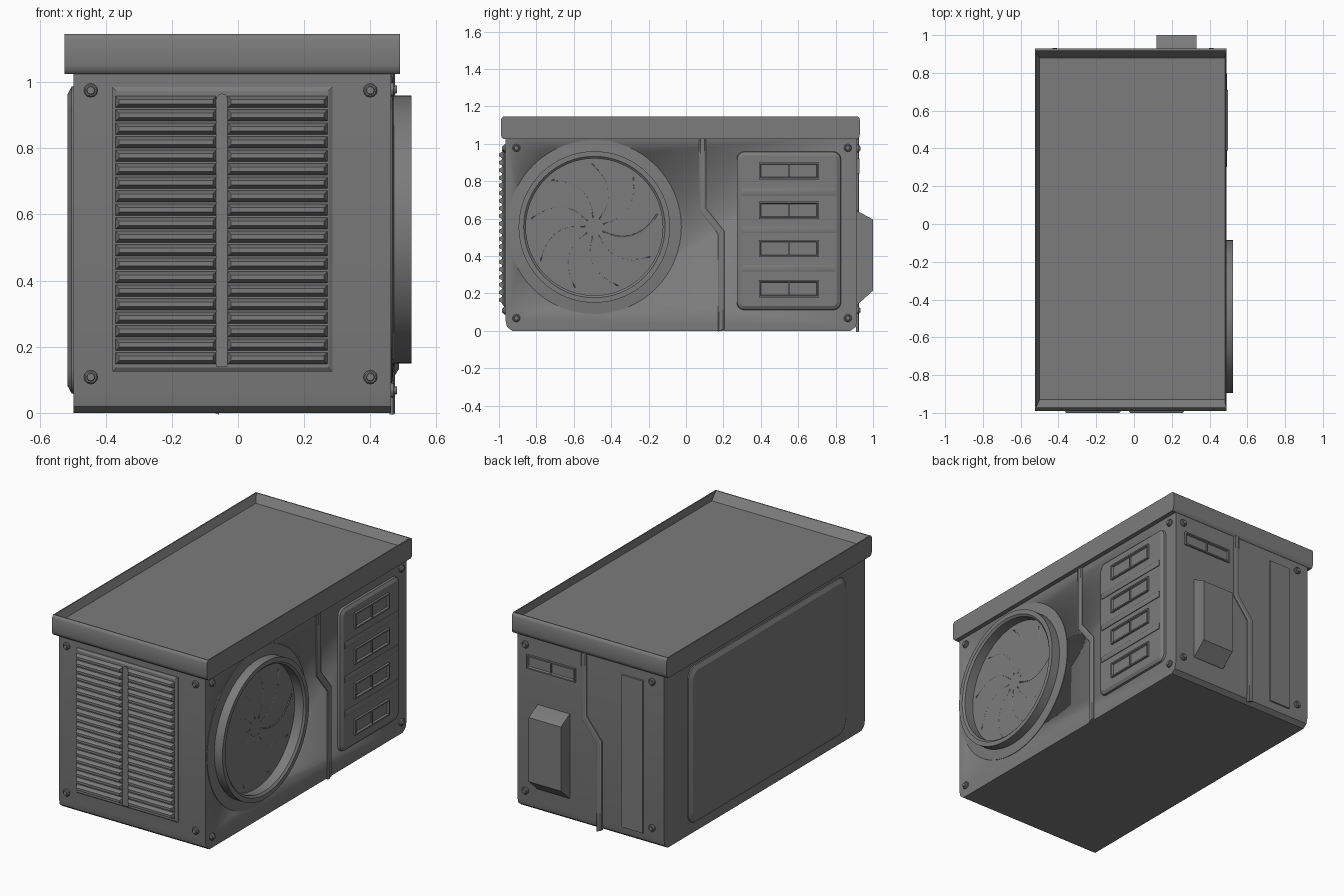
import bpy, bmesh, math
from mathutils import Matrix, Vector

cube = bpy.data.objects.get("Cube")
if cube:
    bpy.data.objects.remove(cube, do_unlink=True)

grey = bpy.data.materials.new("painted grey metal")
grey.use_nodes = True
COLOUR = (0.2, 0.2, 0.2, 1)
grey.diffuse_color = COLOUR
grey.node_tree.nodes["Principled BSDF"].inputs["Base Color"].default_value = COLOUR


def frame(u, v, n):
    return Matrix((u, v, n)).transposed().to_4x4()


# Each side has its own axes: across, up, outward
X, Y, Z = Vector((1, 0, 0)), Vector((0, 1, 0)), Vector((0, 0, 1))
FAN_SIDE = frame(Y, Z, X)
FRONT = frame(X, Z, -Y)
BACK = frame(-X, Z, Y)
PLAIN_SIDE = frame(-Y, Z, -X)
TOP = frame(X, Y, Z)


def finish(name, bm, side, angle=30):
    bmesh.ops.recalc_face_normals(bm, faces=bm.faces[:])
    bm.transform(side)
    mesh = bpy.data.meshes.new(name)
    bm.to_mesh(mesh)
    bm.free()
    mesh.materials.append(grey)
    obj = bpy.data.objects.new(name, mesh)
    bpy.context.collection.objects.link(obj)
    bpy.ops.object.select_all(action='DESELECT')
    obj.select_set(True)
    bpy.context.view_layer.objects.active = obj
    bpy.ops.object.shade_smooth_by_angle(angle=math.radians(angle))
    return obj


def add_stack(bm, loops):
    """Closed solid through a list of (outline, outward distance)."""
    rings = [[bm.verts.new((u, v, n)) for u, v in pts] for pts, n in loops]
    for a, b in zip(rings, rings[1:]):
        for i in range(len(a)):
            j = (i + 1) % len(a)
            bm.faces.new((a[i], a[j], b[j], b[i]))
    bm.faces.new(rings[0])
    bm.faces.new(rings[-1])


def stack(name, side, loops, angle=30):
    bm = bmesh.new()
    add_stack(bm, loops)
    return finish(name, bm, side, angle)


def rect(u0, u1, v0, v1, inset=0, r=0, seg=5):
    u0, u1, v0, v1 = u0 + inset, u1 - inset, v0 + inset, v1 - inset
    if r == 0:
        return [(u0, v0), (u1, v0), (u1, v1), (u0, v1)]
    pts = []
    corners = ((u0 + r, v0 + r), (u1 - r, v0 + r), (u1 - r, v1 - r), (u0 + r, v1 - r))
    for k, (cu, cv) in enumerate(corners):
        for s in range(seg + 1):
            a = math.pi * (1 + k / 2 + s / seg / 2)
            pts.append((cu + r * math.cos(a), cv + r * math.sin(a)))
    return pts


def circle(u, v, r, seg):
    return [(u + r * math.cos(math.tau * i / seg), v + r * math.sin(math.tau * i / seg))
            for i in range(seg)]


FY, FZ = -0.49, 0.555   # fan centre

# Cabinet with the fan opening cut in one side
profile = [(-0.965, 1.05), (-0.965, 0.055), (-0.957, 0.02), (-0.93, 0),
           (0.88, 0), (0.907, 0.02), (0.915, 0.055), (0.915, 1.05)]
body = stack("cabinet", FAN_SIDE, [(profile, -0.497), (profile, 0.463)])
cutter = stack("fan_opening_cutter", FAN_SIDE,
               [(circle(FY, FZ, 0.38, 64), 0.33), (circle(FY, FZ, 0.38, 64), 0.6)])
cutter.hide_render = True
bpy.context.view_layer.objects.active = body
cut = body.modifiers.new("fan opening", 'BOOLEAN')
cut.object = cutter
cut.solver = 'EXACT'
bpy.ops.object.modifier_apply(modifier=cut.name)
bpy.data.objects.remove(cutter, do_unlink=True)

# Lid: shallow tray with a thin rim
def lid_loop(e, z):
    return (rect(-0.525, 0.49, -0.99 + e, 0.93 - e), z)

stack("lid", TOP, [
    lid_loop(0.014, 1.025), lid_loop(0.004, 1.034), lid_loop(0, 1.05),
    lid_loop(0, 1.128), lid_loop(0.004, 1.138), lid_loop(0.012, 1.145),
    (rect(-0.518, 0.484, -0.972, 0.912), 1.145),
    (rect(-0.50, 0.482, -0.93, 0.88), 1.10)], 40)

# Fan shroud, turned from a ring profile
shroud = [(0.465, 0.458), (0.465, 0.466), (0.405, 0.472), (0.405, 0.525),
          (0.378, 0.525), (0.366, 0.515), (0.366, 0.34)]
stack("fan_shroud", FAN_SIDE, [(circle(FY, FZ, r, 64), n) for r, n in shroud])

# Fan hub and swept blades
stack("fan_hub", FAN_SIDE, [(circle(FY, FZ, r, 24), n)
                            for r, n in ((0.06, 0.34), (0.06, 0.425), (0.045, 0.435))])
bm = bmesh.new()
BLADES, STEPS, CHORD = 9, 8, 4
for b in range(BLADES):
    grid = []
    for s in range(STEPS + 1):
        t = s / STEPS
        r = 0.05 + 0.29 * t
        row = []
        for c in range(CHORD + 1):
            k = c / CHORD - 0.5
            width = 0.55 * (1 - 0.6 * t ** 4)
            a = math.tau * b / BLADES + 0.8 * t * t + k * width
            row.append(bm.verts.new((FY + r * math.cos(a), FZ + r * math.sin(a),
                                     0.42 + 0.08 * k)))
        grid.append(row)
    for p, q in zip(grid, grid[1:]):
        for c in range(CHORD):
            bm.faces.new((p[c], p[c + 1], q[c + 1], q[c]))
blades = finish("fan_blades", bm, FAN_SIDE, 60)
blades.modifiers.new("thickness", 'SOLIDIFY').thickness = 0.006

# Diamond wire grille
bm = bmesh.new()
R, PITCH = 0.366, 0.027
count = int(R / PITCH)
for tilt in (40, -40):
    for k in range(-count, count + 1):
        d = k * PITCH
        length = 2 * math.sqrt(R * R - d * d)
        place = (Matrix.Translation((FY, FZ, 0.445)) @ Matrix.Rotation(math.radians(tilt), 4, 'Z')
                 @ Matrix.Translation((0, d, 0)) @ Matrix.Diagonal((length, 0.006, 0.005, 1)))
        bmesh.ops.create_cube(bm, size=1, matrix=place)
finish("fan_grille", bm, FAN_SIDE)


# Framed pocket with a centre bar
def vent(name, side, u0, u1, v0, v1, n):
    stack(name, side, [
        (rect(u0, u1, v0, v1), n - 0.005), (rect(u0, u1, v0, v1), n + 0.012),
        (rect(u0, u1, v0, v1, 0.008), n + 0.012), (rect(u0, u1, v0, v1, 0.012), n + 0.001)])
    mid = (u0 + u1) / 2
    bar = rect(mid - 0.003, mid + 0.003, v0 + 0.008, v1 - 0.008)
    stack(name + "_bar", side, [(bar, n), (bar, n + 0.01)])


# Raised vent panel beside the fan
area = (0.27, 0.83, 0.11, 0.96)
stack("vent_panel", FAN_SIDE, [
    (rect(*area, 0, 0.04), 0.455), (rect(*area, 0.004, 0.04), 0.475),
    (rect(*area, 0.022, 0.025), 0.486)], 20)
for i, z in enumerate((0.225, 0.44, 0.645, 0.855)):
    vent(f"side_vent_{i + 1}", FAN_SIDE, 0.39, 0.71, z - 0.046, z + 0.046, 0.486)
for i, z in enumerate((0.335, 0.54, 0.742)):
    rib = (0.30, 0.80, z - 0.018, z + 0.018)
    stack(f"panel_rib_{i + 1}", FAN_SIDE, [
        (rect(*rib), 0.48), (rect(*rib), 0.490), (rect(*rib, 0.004), 0.492)])


# Cranked seam strip on the fan side and the back
def seam(name, side, u, n):
    path = [(u, 1.03), (u, 0.65), (u + 0.1, 0.525), (u + 0.1, 0.002)]

    def outline(h):
        return [(a - h, z - h * 0.4) for a, z in path] + \
               [(a + h, z + h * 0.4) for a, z in reversed(path)]
    stack(name, side, [(outline(0.018), n - 0.005), (outline(0.018), n + 0.006),
                       (outline(0.011), n + 0.011)])


seam("side_seam", FAN_SIDE, 0.088, 0.463)
seam("back_seam", BACK, -0.025, 0.915)

# Back: small vent, tapered connection cover and flat strip
vent("back_vent", BACK, -0.40, -0.08, 0.84, 0.92, 0.915)
stack("connection_cover", BACK, [
    (rect(-0.33, -0.12, 0.14, 0.64), 0.905), (rect(-0.33, -0.12, 0.14, 0.64), 0.917),
    (rect(-0.33, -0.12, 0.215, 0.595), 1.0)])
strip = (0.22, 0.365, 0.06, 0.97)
stack("back_strip", BACK, [(rect(*strip), 0.91), (rect(*strip, 0.004), 0.921)])

# Large plain panel
area = (-0.70, 0.785, 0.055, 0.99)
stack("plain_panel", PLAIN_SIDE, [
    (rect(*area, 0, 0.07), 0.49), (rect(*area, 0.004, 0.07), 0.503),
    (rect(*area, 0.028, 0.055), 0.516)], 20)

# Front louvre panel: backing, centre post and two columns of slats
area = (-0.38, 0.285, 0.125, 0.985)
stack("louvre_backing", FRONT, [
    (rect(*area), 0.96), (rect(*area), 0.970), (rect(*area, 0.012), 0.978)])
post = [(-0.066, 0.14), (-0.031, 0.14)] + \
       [(-0.0485 + 0.0175 * math.cos(a * math.pi / 6), 0.948 + 0.0175 * math.sin(a * math.pi / 6))
        for a in range(7)]
stack("louvre_post", FRONT, [(post, 0.97), (post, 0.985)])
bm = bmesh.new()
for i in range(20):
    z = 0.165 + i * 0.0408
    for u0, u1 in ((-0.37, -0.066), (-0.031, 0.27)):
        slat = (u0, u1, z - 0.017, z + 0.017)
        add_stack(bm, [(rect(*slat), 0.97), (rect(*slat), 0.982), (rect(*slat, 0.01), 1.0)])
finish("louvre_slats", bm, FRONT)


# Corner bolts
def bolts(name, side, us, vs, n):
    for u in us:
        for v in vs:
            stack(name, side, [(circle(u, v, r, 12), n + h) for r, h in
                               ((0.021, -0.004), (0.021, 0.007), (0.017, 0.012),
                                (0.013, 0.012), (0.011, 0.018))])


bolts("front_bolt", FRONT, (-0.445, 0.4), (0.108, 0.975), 0.965)
bolts("back_bolt", BACK, (-0.41, 0.42), (0.11, 0.975), 0.915)
bolts("side_bolt", FAN_SIDE, (-0.907, 0.865), (0.068, 0.978), 0.463)
